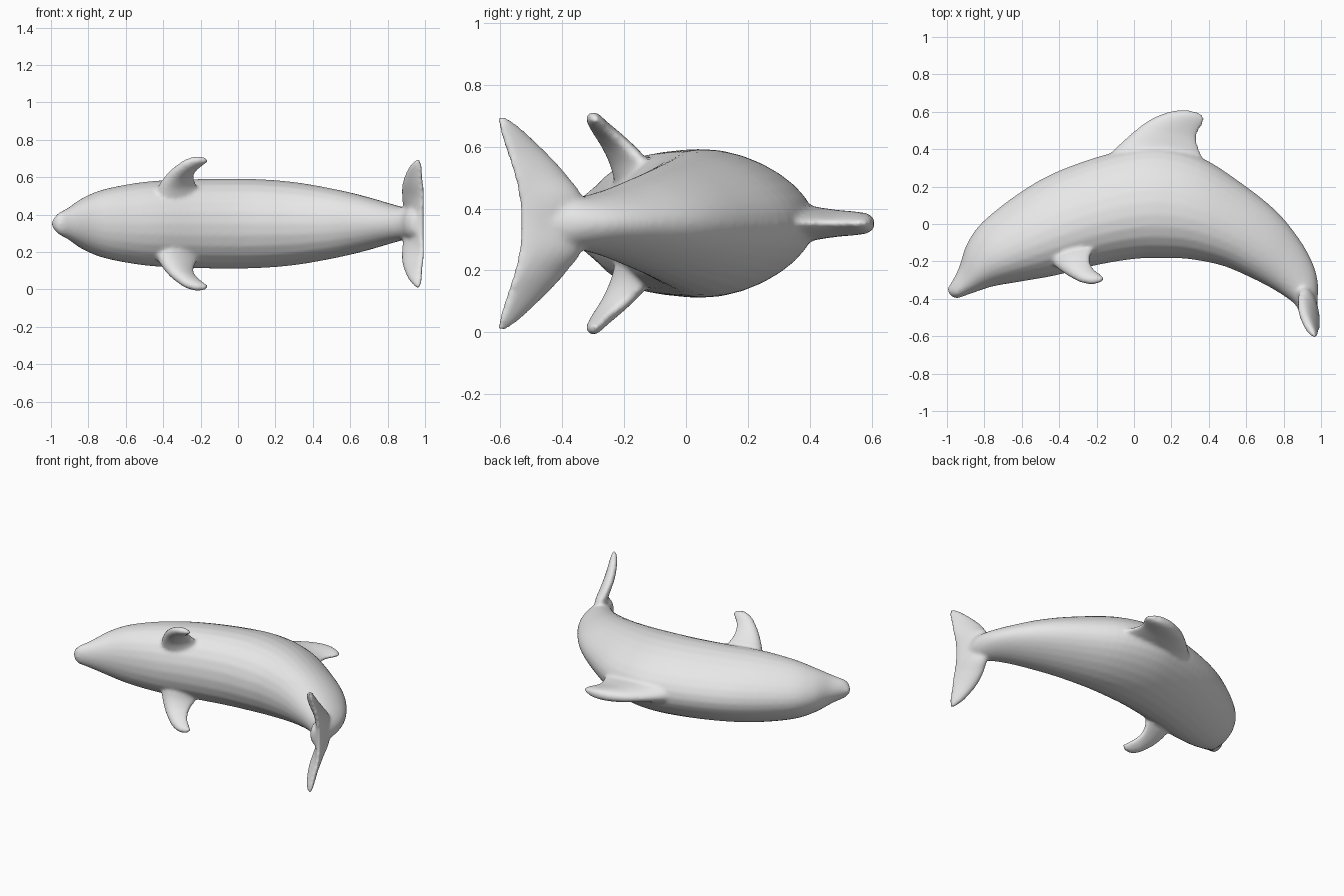
import bpy, bmesh, math
from mathutils import Vector

if "Cube" in bpy.data.objects:
    bpy.data.objects.remove(bpy.data.objects["Cube"])

MID = 0.352   # height of the symmetry plane
SIDES = 28

grey = bpy.data.materials.new("soft grey")
grey.diffuse_color = (0.8, 0.8, 0.8, 1)
grey.use_nodes = True
grey.node_tree.nodes["Principled BSDF"].inputs["Base Color"].default_value = grey.diffuse_color


def refine(rows, steps=5):
    """Smooth curve through the section rows (Catmull-Rom)."""
    out = []
    for i in range(len(rows) - 1):
        a, b, c, d = (rows[max(0, min(len(rows) - 1, i + k))] for k in (-1, 0, 1, 2))
        for s in range(steps):
            t = s / steps
            out.append([0.5 * (2 * q + (r - p) * t + (2 * p - 5 * q + 4 * r - u) * t * t
                               + (3 * q - p - 3 * r + u) * t ** 3)
                        for p, q, r, u in zip(a, b, c, d)])
    return out + [list(rows[-1])]


def loft(bm, rows, taper):
    """Oval rings between edge points; row = x1 y1 z1 x2 y2 z2 half_thickness."""
    secs = [(Vector(r[:3]), Vector(r[3:6]), max(r[6], 0.004)) for r in refine(rows)]
    mids = [(a + b) / 2 for a, b, _ in secs]
    rings = []
    for i, (a, b, th) in enumerate(secs):
        span = mids[min(i + 1, len(mids) - 1)] - mids[max(i - 1, 0)]
        n = (a - b).cross(span).normalized()
        ring = []
        for k in range(SIDES):
            t = 2 * math.pi * k / SIDES
            p = mids[i] + (a - b) / 2 * math.cos(t) \
                + n * th * math.sin(t) * (1 + taper * math.cos(t))
            ring.append(bm.verts.new(p + Vector((0, 0, MID))))
        rings.append(ring)
    for r0, r1 in zip(rings, rings[1:]):
        for k in range(SIDES):
            j = (k + 1) % SIDES
            bm.faces.new((r0[k], r0[j], r1[j], r1[k]))
    bm.faces.new(rings[0][::-1])
    bm.faces.new(rings[-1])


def flat(rows):
    """Sections lying in the symmetry plane."""
    return [(a, b, 0, c, d, 0, t) for a, b, c, d, t in rows]


bm = bmesh.new()

# body: back edge, belly edge, half width from snout to tail
loft(bm, flat([
    (-1.0, -.345, -.985, -.378, .018), (-.972, -.305, -.95, -.397, .055),
    (-.935, -.23, -.88, -.375, .085), (-.89, -.10, -.76, -.335, .14),
    (-.80, .02, -.62, -.31, .185), (-.60, .175, -.42, -.275, .22),
    (-.40, .285, -.20, -.22, .232), (-.12, .38, 0, -.187, .236),
    (.12, .415, .15, -.182, .232), (.36, .355, .30, -.188, .215),
    (.60, .20, .47, -.222, .18), (.77, .06, .60, -.275, .145),
    (.89, -.09, .72, -.335, .11), (.96, -.22, .81, -.39, .088),
    (.985, -.33, .865, -.435, .08), (.98, -.42, .90, -.50, .075),
    (.985, -.50, .94, -.53, .05)]), -0.2)

# dorsal fin: leading edge, trailing edge
loft(bm, flat([
    (-.20, .30, .42, .27, .11), (-.10, .405, .365, .36, .06),
    (0, .495, .335, .45, .043), (.08, .555, .347, .50, .038),
    (.17, .595, .37, .54, .033), (.23, .607, .374, .57, .026),
    (.28, .609, .35, .594, .015)]), 0.3)

# tail fluke: mirrored half sections (height, leading, trailing)
half = [(.08, .90, -.335, .987, -.54, .036), (.15, .885, -.385, .992, -.552, .031),
        (.22, .885, -.45, .988, -.575, .028), (.29, .91, -.525, .982, -.594, .023),
        (.325, .935, -.567, .977, -.603, .017), (.342, .952, -.592, .968, -.605, .01)]
mirror = [(-h, *r) for h, *r in reversed(half)]
loft(bm, [(a, b, h, c, d, h, t) for h, a, b, c, d, t in
          mirror + [(0, .90, -.35, .985, -.535, .038)] + half], 0.3)

# flippers, one on each side
flipper = [(-.45, -.19, .13, -.19, -.11, .13, .06), (-.42, -.225, .20, -.22, -.14, .20, .045),
           (-.375, -.26, .26, -.235, -.18, .245, .035), (-.33, -.288, .30, -.23, -.21, .27, .03),
           (-.28, -.31, .335, -.215, -.24, .29, .026), (-.22, -.318, .352, -.185, -.265, .315, .021),
           (-.175, -.308, .348, -.158, -.288, .332, .012)]
for s in (1, -1):
    loft(bm, [(a, b, s * c, d, e, s * f, t) for a, b, c, d, e, f, t in flipper], 0.3)

bmesh.ops.recalc_face_normals(bm, faces=bm.faces[:])
mesh = bpy.data.meshes.new("dolphin")
bm.to_mesh(mesh)
bm.free()
mesh.materials.append(grey)
dolphin = bpy.data.objects.new("dolphin", mesh)
bpy.context.collection.objects.link(dolphin)

# blend the fins into the body as one skin
skin = dolphin.modifiers.new("skin", 'REMESH')
skin.mode = 'VOXEL'
skin.voxel_size = 0.011
skin.use_smooth_shade = True
soft = dolphin.modifiers.new("soften", 'SMOOTH')
soft.factor = 0.5
soft.iterations = 6
